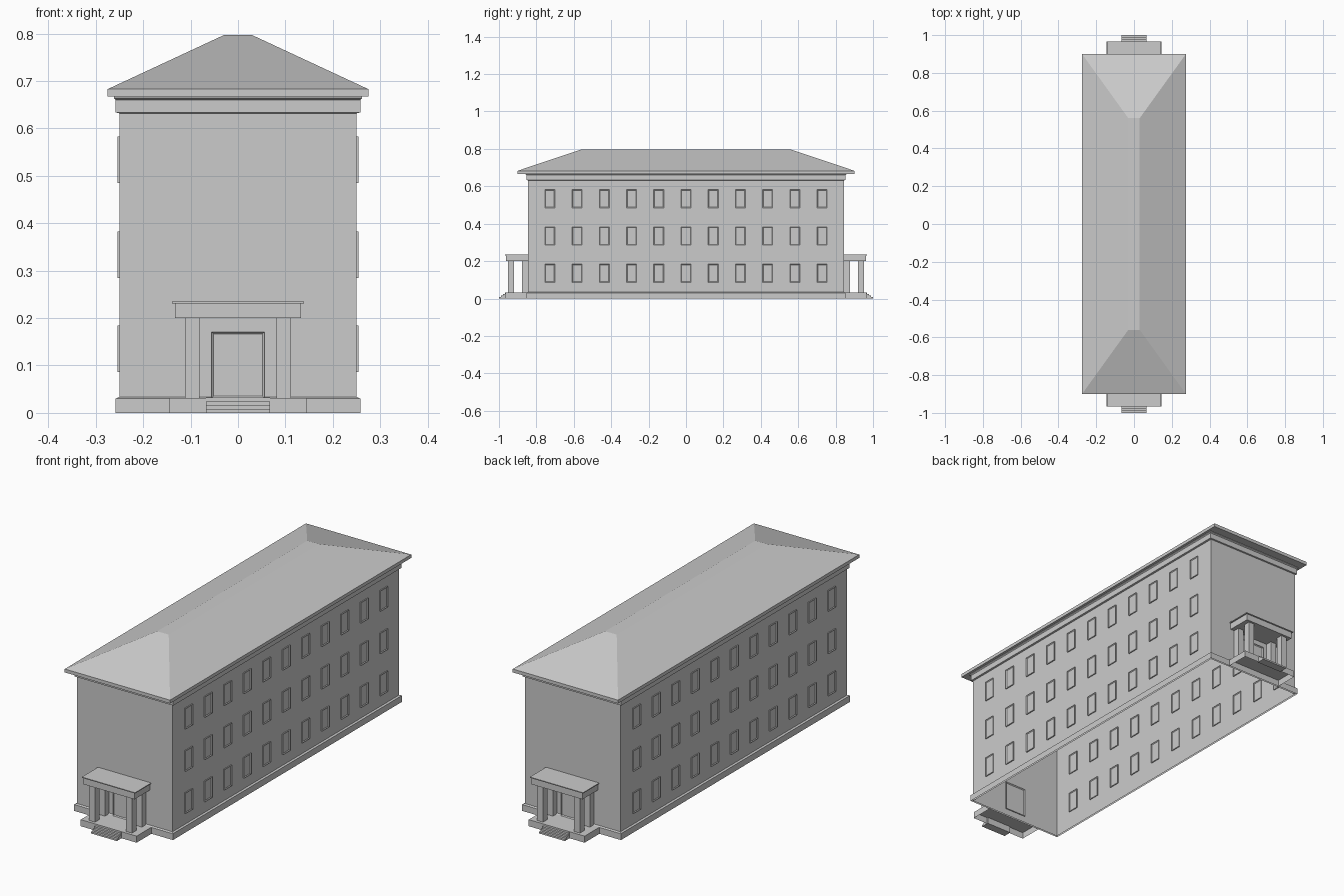
import bpy, bmesh
from mathutils import Vector

if "Cube" in bpy.data.objects:
    bpy.data.objects.remove(bpy.data.objects["Cube"])

stone = bpy.data.materials.new("light grey stone")
stone.diffuse_color = (0.6, 0.6, 0.6, 1)
stone.use_nodes = True
stone.node_tree.nodes["Principled BSDF"].inputs["Base Color"].default_value = stone.diffuse_color


def finish(bm, name):
    me = bpy.data.meshes.new(name)
    bm.to_mesh(me)
    bm.free()
    me.materials.append(stone)
    ob = bpy.data.objects.new(name, me)
    bpy.context.collection.objects.link(ob)
    return ob


def box(bm, lo, hi):
    """Axis aligned box between two corners given in any order."""
    lo, hi = [min(a, b) for a, b in zip(lo, hi)], [max(a, b) for a, b in zip(lo, hi)]
    made = bmesh.ops.create_cube(bm, size=1)["verts"]
    for v in made:
        v.co = Vector([l + (c + 0.5) * (h - l) for l, c, h in zip(lo, v.co, hi)])
    return list({f for v in made for f in v.link_faces})


def loft(name, rings, cap=False):
    """Stack of rectangles (half x, half y, z) joined into a shell."""
    bm = bmesh.new()
    loops = [[bm.verts.new((sx * x, sy * y, z)) for sx, sy in
              ((-1, -1), (1, -1), (1, 1), (-1, 1))] for x, y, z in rings]
    for a, b in zip(loops, loops[1:]):
        for i in range(4):
            j = (i + 1) % 4
            bm.faces.new((a[i], a[j], b[j], b[i]))
    if cap:
        bm.faces.new(loops[-1])
    return finish(bm, name)


def recess(bm, faces, axis, width, depth):
    """Inset and sink the faces of a box that look along the axis."""
    bm.normal_update()
    for f in [f for f in faces if abs(f.normal[axis]) > 0.9]:
        bmesh.ops.inset_region(bm, faces=[f], thickness=width, depth=0)
        n = f.normal.copy()
        for e in f.verts:
            e.co -= n * depth


# main shell, open at the bottom
loft("plinth", [(0.258, 0.854, 0), (0.258, 0.854, 0.03), (0.25, 0.846, 0.034)])
loft("walls", [(0.25, 0.846, 0), (0.25, 0.846, 0.634)])
loft("frieze", [(0.25, 0.846, 0.632), (0.258, 0.852, 0.634), (0.258, 0.852, 0.66),
                (0.262, 0.858, 0.664), (0.262, 0.858, 0.667)])
loft("hip_roof", [(0.258, 0.852, 0.667), (0.275, 0.9, 0.667), (0.275, 0.9, 0.683),
                  (0.03, 0.56, 0.797)], cap=True)

# three rows of eleven windows on both long sides
for side, label in ((1, "right"), (-1, "left")):
    bm = bmesh.new()
    for z in (0.135, 0.334, 0.534):
        for i in range(-5, 6):
            y = i * 0.1455
            faces = box(bm, (side * 0.246, y - 0.027, z - 0.049),
                        (side * 0.2545, y + 0.027, z + 0.049))
            recess(bm, faces, 0, 0.006, 0.003)
    finish(bm, label + "_windows")

# the same entrance at both ends
for s, label in ((-1, "front"), (1, "back")):
    bm = bmesh.new()
    faces = box(bm, (-0.146, s * 0.965, 0), (0.146, s * 0.846, 0.031))
    bm.normal_update()
    bmesh.ops.delete(bm, geom=[f for f in faces if f.normal.z < -0.9], context='FACES')
    finish(bm, label + "_platform")

    bm = bmesh.new()
    for i in range(4):
        box(bm, (-0.067, s * (1.0 - 0.011 * i), 0.008 * i),
            (0.067, s * 0.96, 0.008 * (i + 1)))
    finish(bm, label + "_steps")

    bm = bmesh.new()
    for sx in (-1, 1):
        box(bm, (sx * 0.081, s * 0.951, 0.031), (sx * 0.112, s * 0.919, 0.201))
        box(bm, (sx * 0.081, s * 0.877, 0.031), (sx * 0.112, s * 0.846, 0.201))
    finish(bm, label + "_columns")

    bm = bmesh.new()
    box(bm, (-0.133, s * 0.962, 0.2), (0.133, s * 0.846, 0.231))
    box(bm, (-0.139, s * 0.967, 0.231), (0.139, s * 0.846, 0.235))
    finish(bm, label + "_canopy")

    bm = bmesh.new()
    faces = box(bm, (-0.056, s * 0.854, 0.031), (0.056, s * 0.842, 0.171))
    recess(bm, faces, 1, 0.006, 0.004)
    finish(bm, label + "_door")
